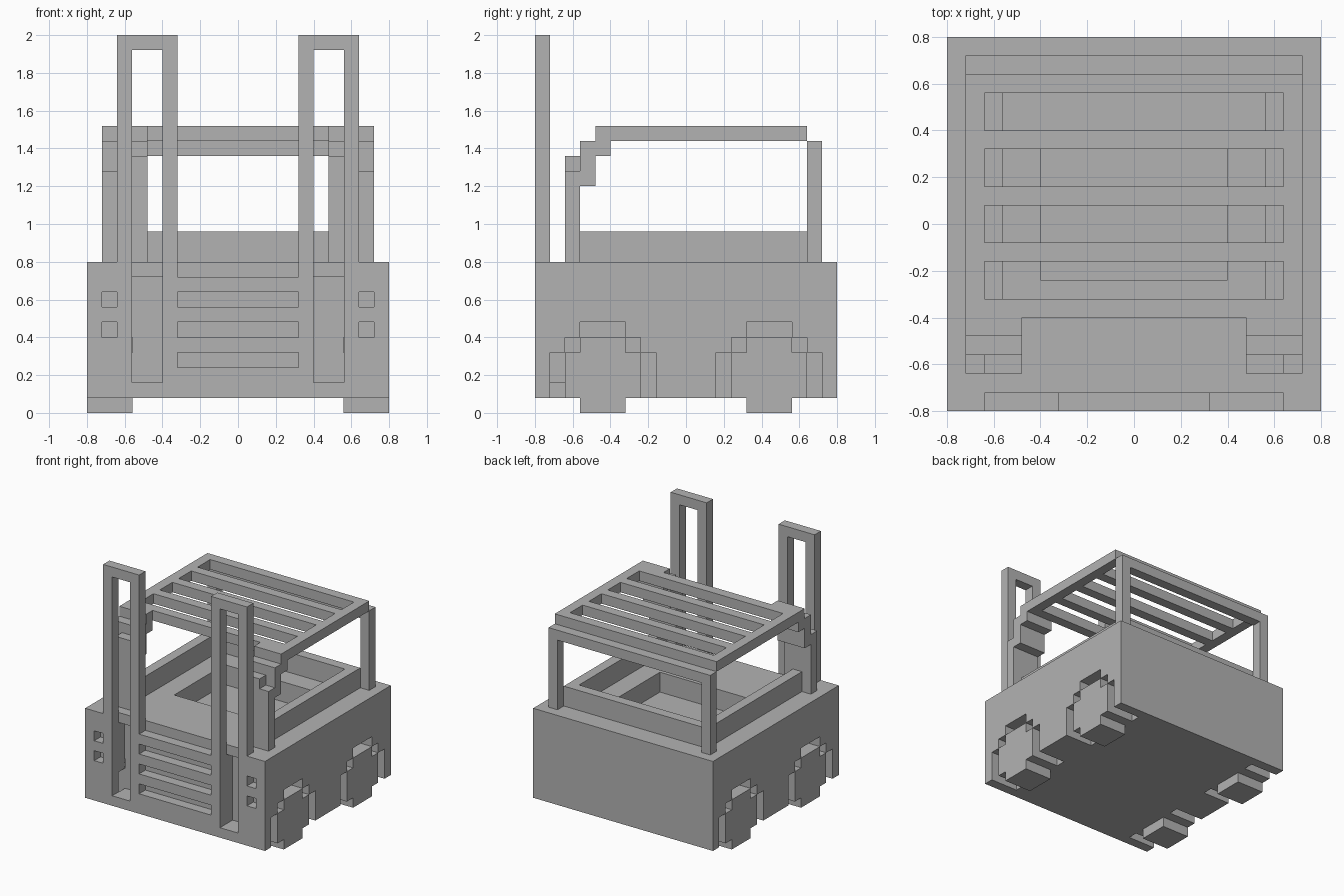
import bpy
import bmesh

cube = bpy.data.objects.get("Cube")
if cube:
    bpy.data.objects.remove(cube, do_unlink=True)

grey = bpy.data.materials.new("plain grey")
grey.use_nodes = True
grey.diffuse_color = (0.45, 0.45, 0.45, 1)
grey.node_tree.nodes["Principled BSDF"].inputs["Base Color"].default_value = grey.diffuse_color


def prism(name, profile, x0, x1):
    """Extrude a (y, z) outline along x."""
    bm = bmesh.new()
    face = bm.faces.new([bm.verts.new((x0, y, z)) for y, z in profile])
    out = bmesh.ops.extrude_face_region(bm, geom=[face])
    for v in out["geom"]:
        if isinstance(v, bmesh.types.BMVert):
            v.co.x = x1
    bmesh.ops.recalc_face_normals(bm, faces=bm.faces)
    mesh = bpy.data.meshes.new(name)
    bm.to_mesh(mesh)
    bm.free()
    mesh.materials.append(grey)
    obj = bpy.data.objects.new(name, mesh)
    bpy.context.collection.objects.link(obj)
    return obj


def box(name, x, y, z):
    return prism(name, [(y[0], z[0]), (y[1], z[0]), (y[1], z[1]), (y[0], z[1])], *x)


def pair(name, x, y, z):
    """The same box on both sides."""
    return [box("left_" + name, x, y, z),
            box("right_" + name, (-x[1], -x[0]), y, z)]


def stepped(centre, rows):
    """Symmetric stepped outline from (half width, bottom, top) rows."""
    side = [(w, z) for w, low, high in rows for z in (low, high)]
    return [(centre + w, z) for w, z in side] + [(centre - w, z) for w, z in reversed(side)]


# Body, with all of its recesses cut out
body = box("body", (-0.8, 0.8), (-0.8, 0.8), (0.08, 0.8))
cutters = [box("floor_pit", (-0.4, 0.4), (-0.24, 0.4), (0.64, 0.9))]
for z in (0.24, 0.4, 0.56):
    cutters.append(box("grille_slot", (-0.32, 0.32), (-0.9, -0.72), (z, z + 0.08)))
cutters.append(box("top_grille_slot", (-0.32, 0.32), (-0.9, -0.72), (0.72, 0.9)))
for z in (0.4, 0.56):
    cutters += pair("lamp_recess", (0.64, 0.72), (-0.9, -0.72), (z, z + 0.08))
cutters += pair("mast_slot", (0.4, 0.56), (-0.9, -0.72), (0.16, 0.9))
cutters += pair("mast_slot_back", (0.4, 0.56), (-0.8, -0.64), (0.16, 0.72))

arch_rows = [(0.28, -0.1, 0.32), (0.2, 0.32, 0.4), (0.12, 0.4, 0.48)]
wheel_rows = [(0.12, 0, 0.08), (0.2, 0.08, 0.32), (0.12, 0.32, 0.4)]
for end, y in (("front", -0.44), ("rear", 0.44)):
    for side, s in (("left", 1), ("right", -1)):
        cutters.append(prism("wheel_arch", stepped(y, arch_rows), s * 0.558, s * 0.9))
        prism(f"{end}_{side}_wheel", stepped(y, wheel_rows), s * 0.558, s * 0.8)

for cutter in cutters:
    cutter.hide_render = True
    mod = body.modifiers.new("cut", "BOOLEAN")
    mod.operation = "DIFFERENCE"
    mod.solver = "EXACT"
    mod.object = cutter
bpy.context.view_layer.update()
graph = bpy.context.evaluated_depsgraph_get()
cut_mesh = bpy.data.meshes.new_from_object(body.evaluated_get(graph))
body.modifiers.clear()
body.data = cut_mesh
for cutter in cutters:
    bpy.data.objects.remove(cutter, do_unlink=True)

# Tall front masts
front = (-0.8, -0.72)
pair("mast_inner_post", (0.32, 0.4), front, (0.8, 1.92))
pair("mast_outer_post", (0.56, 0.64), front, (0.8, 1.92))
pair("mast_top", (0.32, 0.64), front, (1.92, 2))

# Low cabin walls
pair("cabin_side_wall", (0.56, 0.64), (-0.56, 0.64), (0.8, 0.96))
box("cabin_rear_wall", (-0.56, 0.56), (0.56, 0.64), (0.8, 0.96))

# Cabin posts and stepped front brackets
pair("front_post", (0.48, 0.72), (-0.64, -0.56), (0.8, 1.28))
pair("front_post_cap", (0.48, 0.64), (-0.64, -0.56), (1.28, 1.36))
pair("lower_bracket", (0.48, 0.72), (-0.56, -0.48), (1.2, 1.44))
pair("upper_bracket", (0.48, 0.72), (-0.48, -0.4), (1.36, 1.44))
pair("rear_post", (0.64, 0.72), (0.64, 0.72), (0.8, 1.44))
box("rear_beam", (-0.64, 0.64), (0.64, 0.72), (1.36, 1.44))

# Slatted roof
roof = (1.44, 1.52)
pair("roof_rail", (0.64, 0.72), (-0.48, 0.64), roof)
pair("roof_front_corner", (0.48, 0.64), (-0.48, -0.4), roof)
for i in range(5):
    y = -0.4 + i * 0.24
    box(f"roof_slat_{i + 1}", (-0.64, 0.64), (y, y + 0.08), roof)
